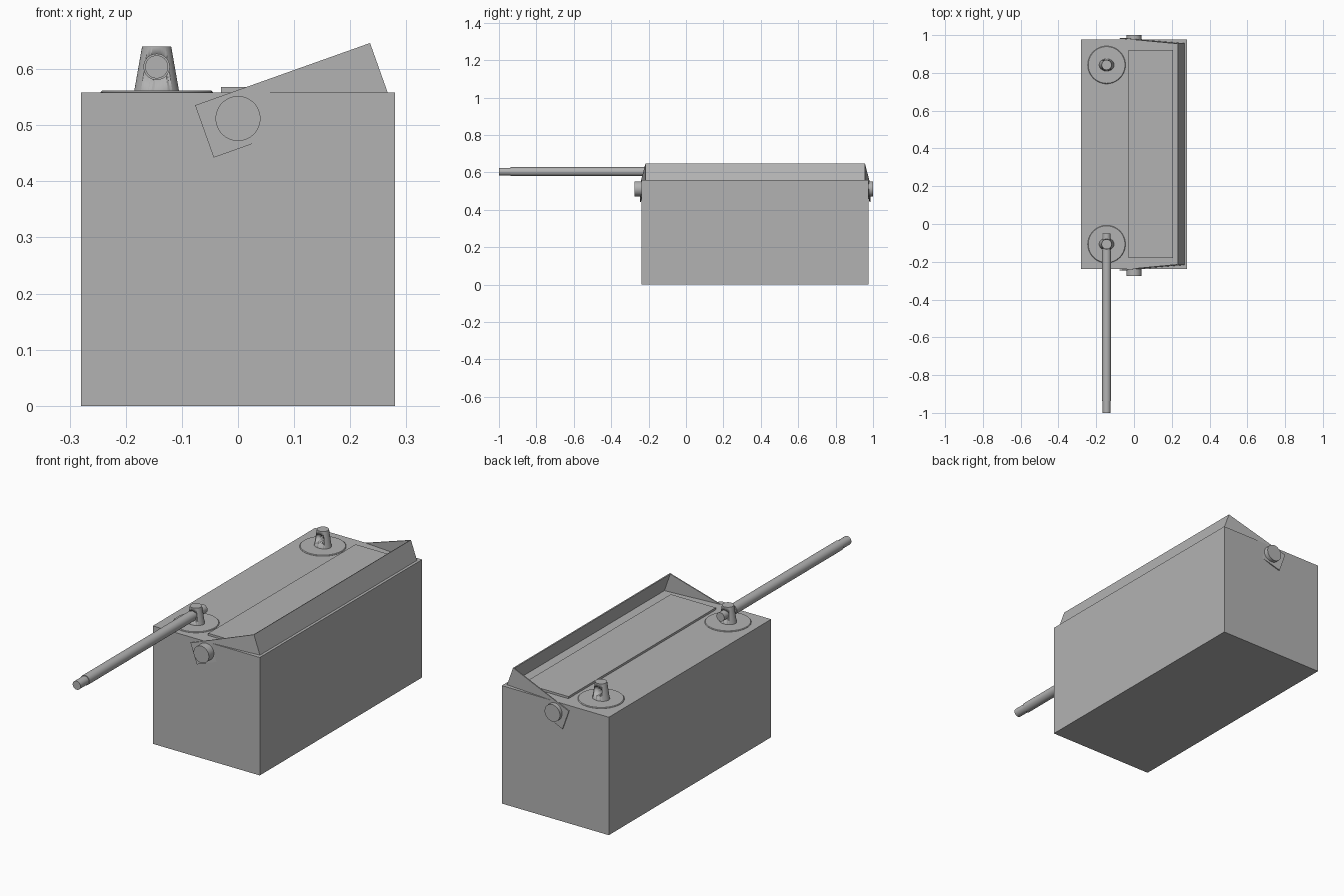
import bpy, bmesh, math
from mathutils import Vector, Matrix

if "Cube" in bpy.data.objects:
    bpy.data.objects.remove(bpy.data.objects["Cube"])

grey = bpy.data.materials.new("grey")
grey.diffuse_color = (0.45, 0.45, 0.45, 1)
grey.use_nodes = True
grey.node_tree.nodes["Principled BSDF"].inputs["Base Color"].default_value = grey.diffuse_color
Y0, Y1 = -0.237, 0.977          # front and back of the case
YM = (Y0 + Y1) / 2
TX, TZ = -0.145, 0.604          # terminal axis and rod height


def finish(name, bm, smooth=False):
    bmesh.ops.recalc_face_normals(bm, faces=bm.faces)
    me = bpy.data.meshes.new(name)
    bm.to_mesh(me)
    bm.free()
    ob = bpy.data.objects.new(name, me)
    bpy.context.collection.objects.link(ob)
    me.materials.append(grey)
    if smooth:
        bpy.ops.object.select_all(action='DESELECT')
        ob.select_set(True)
        bpy.context.view_layer.objects.active = ob
        bpy.ops.object.shade_smooth_by_angle(angle=math.radians(35))
    return ob


def box(name, x0, x1, y0, y1, z0, z1):
    bm = bmesh.new()
    bmesh.ops.create_cube(bm, size=1)
    bmesh.ops.scale(bm, verts=bm.verts, vec=(x1 - x0, y1 - y0, z1 - z0))
    bmesh.ops.translate(bm, verts=bm.verts, vec=((x0 + x1) / 2, (y0 + y1) / 2, (z0 + z1) / 2))
    return finish(name, bm)


def loft(name, origin, axis, rings, n=48):
    """Stack of elliptical rings (offset, rx, ry) along the z or y axis, capped."""
    bm = bmesh.new()
    prev = None
    for d, rx, ry in rings:
        ring = []
        for i in range(n):
            a = 2 * math.pi * i / n
            p = Vector((rx * math.cos(a), ry * math.sin(a), d))
            if axis == 'Y':
                p = Vector((p.x, p.z, p.y))
            ring.append(bm.verts.new(p + Vector(origin)))
        if prev:
            for i in range(n):
                j = (i + 1) % n
                bm.faces.new((prev[i], prev[j], ring[j], ring[i]))
        else:
            bm.faces.new(ring)
        prev = ring
    bm.faces.new(prev)
    return finish(name, bm, True)


# Case and raised label panel
box("case", -0.28, 0.28, Y0, Y1, 0, 0.558)
box("top_panel", -0.03, 0.206, -0.18, 0.922, 0.55, 0.568)

# Terminals: base disc and tapered post with a cross hole
for tag, y in (("front", -0.107), ("back", 0.842)):
    loft(tag + "_terminal_disc", (TX, y, 0), 'Z',
         [(0.55, 0.1, 0.1), (0.559, 0.1, 0.1), (0.562, 0.097, 0.097)], 64)
    post = loft(tag + "_terminal_post", (TX, y, 0), 'Z',
                [(0.555, 0.041, 0.033), (0.64, 0.026, 0.026)])
    cutter = loft(tag + "_hole_cutter", (TX, y, TZ), 'Y',
                  [(-0.1, 0.0208, 0.0208), (0.1, 0.0208, 0.0208)])
    cutter.hide_render = True
    cutter.hide_viewport = True
    mod = post.modifiers.new("cross_hole", 'BOOLEAN')
    mod.object = cutter
    mod.operation = 'DIFFERENCE'
    mod.solver = 'EXACT'

# Rod with stepped ends, pushed through the front terminal
t, r = 0.0205, 0.0235
loft("rod", (TX, 0, TZ), 'Y',
     [(-1.0, t, t), (-0.937, t, t), (-0.937, r, r), (-0.14, r, r), (-0.14, t, t), (-0.05, t, t)])

# Pivot pins of the handle
loft("front_pivot", (0, 0, 0.512), 'Y', [(-0.275, 0.04, 0.04), (Y0 + 0.01, 0.04, 0.04)])
loft("back_pivot", (0, 0, 0.512), 'Y', [(Y1 - 0.01, 0.04, 0.04), (1.0, 0.04, 0.04)])


# Tilted handle: thin U strip whose arms lean inward toward the cross bar
L, W, T = 0.331, 0.099, 0.005
start = Vector((-0.0765, 0, 0.5356))
u = Vector((0.2367, 0, 0.647)) - start
u.normalize()
v = Vector((u.z, 0, -u.x))
half_a, half_b = YM - (-0.246), YM - (-0.217)
outer = [(0, -half_a), (L, -half_b), (L, half_b), (0, half_a)]
inner = [(0, -half_a + T), (L - T, -half_b + T), (L - T, half_b - T), (0, half_a - T)]
bm = bmesh.new()
grid = [[[bm.verts.new(start + u * a + v * (W * k) + Vector((0, YM + b, 0))) for a, b in path]
         for k in (0, 1)] for path in (outer, inner)]
(o0, o1), (i0, i1) = grid
for s in range(3):
    for q in ((o0, o1), (i0, i1), (o0, i0), (o1, i1)):
        bm.faces.new((q[0][s], q[0][s + 1], q[1][s + 1], q[1][s]))
for e in (0, 3):
    bm.faces.new((o0[e], o1[e], i1[e], i0[e]))
finish("handle", bm)
